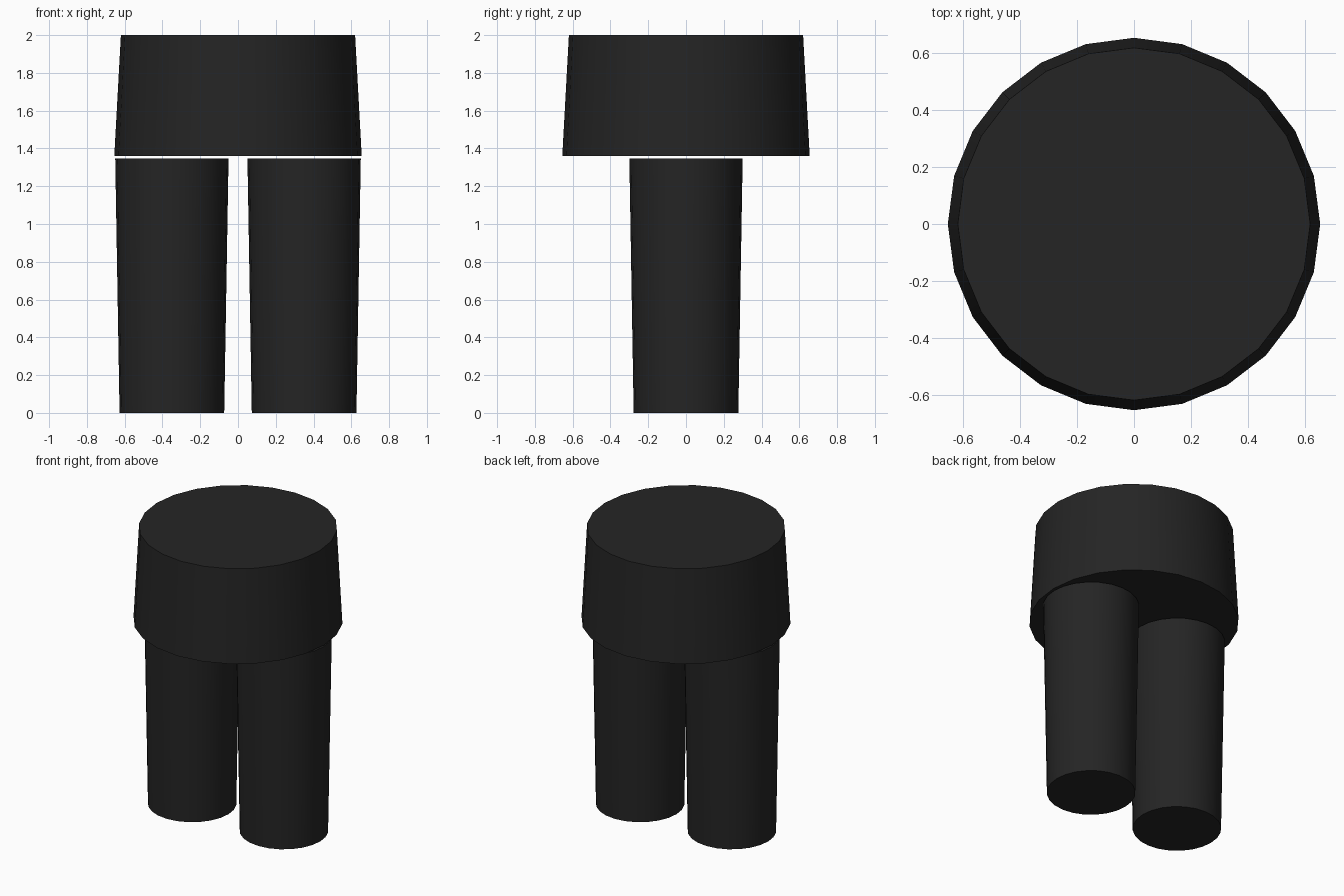
import bpy
import math

# Remove the default cube only
cube = bpy.data.objects.get("Cube")
if cube:
    bpy.data.objects.remove(cube, do_unlink=True)

# Single charcoal cloth colour
CHARCOAL = (0.018, 0.018, 0.018, 1.0)
cloth = bpy.data.materials.new("charcoal_cloth")
cloth.use_nodes = True
cloth.diffuse_color = CHARCOAL
shader = next(n for n in cloth.node_tree.nodes if n.type == "BSDF_PRINCIPLED")
shader.inputs["Base Color"].default_value = CHARCOAL
shader.inputs["Roughness"].default_value = 0.8


def tapered_tube(name, x, bottom, top, r_bottom, r_top, sides=24):
    """Closed, tapered cylinder with smooth walls and crisp rims."""
    bpy.ops.mesh.primitive_cone_add(
        vertices=sides, radius1=r_bottom, radius2=r_top,
        depth=top - bottom, location=(x, 0, (bottom + top) / 2))
    obj = bpy.context.object
    obj.name = obj.data.name = name
    obj.data.materials.append(cloth)
    bpy.ops.object.shade_smooth_by_angle(angle=math.radians(30))
    return obj


# Wide upper body, narrowing towards the top
tapered_tube("waist", 0, 1.36, 2.0, 0.655, 0.62)

# Two legs, narrowing towards the floor, just clear of the waist
for side, name in ((1, "left_leg"), (-1, "right_leg")):
    tapered_tube(name, side * 0.35, 0.0, 1.347, 0.277, 0.30)
